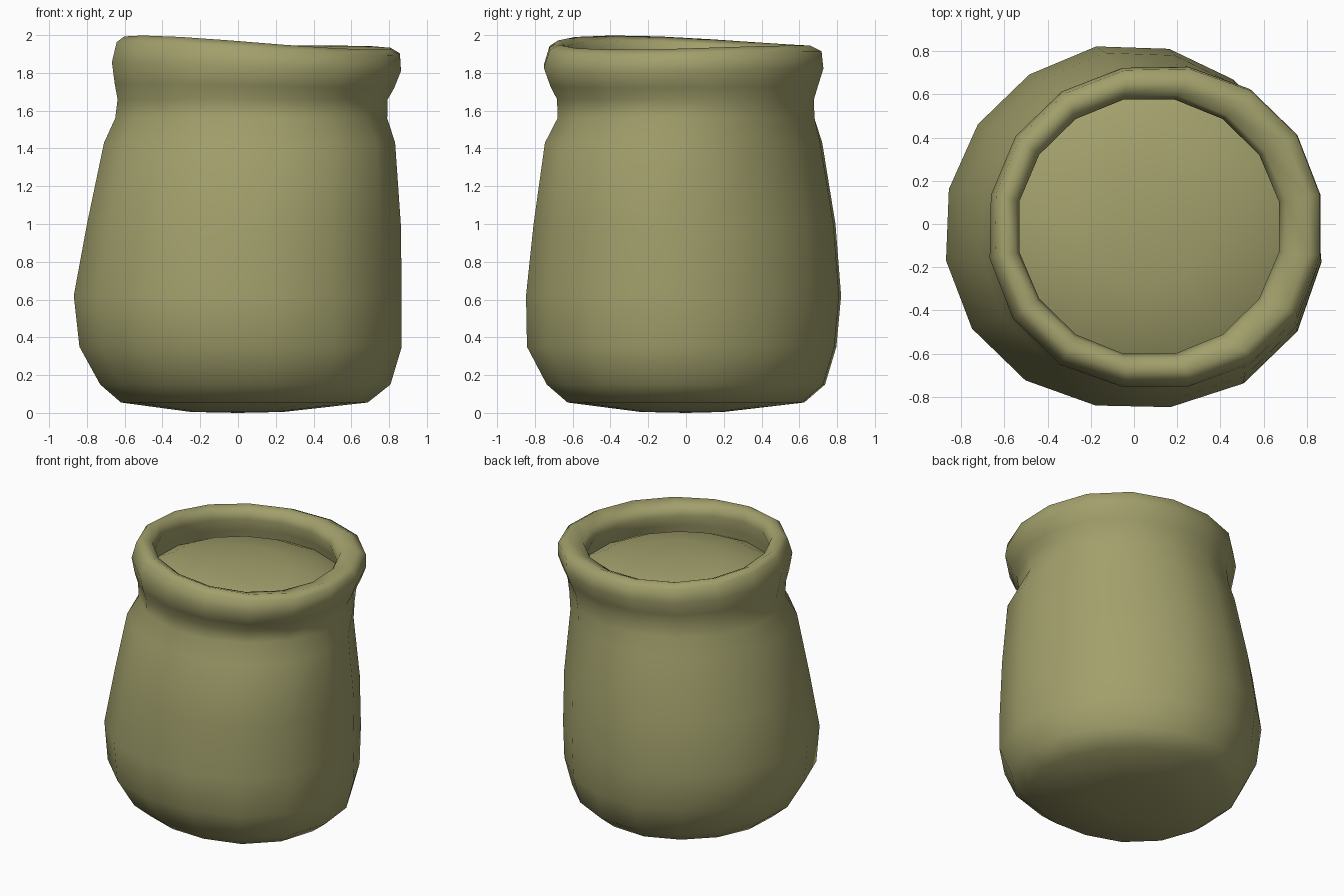
import bpy, bmesh, math

cube = bpy.data.objects.get("Cube")
if cube:
    bpy.data.objects.remove(cube, do_unlink=True)

SIDES = 16
# Extra radius toward each diagonal: back left, back right, front right, front left
BODY = (-0.04, -0.01, 0.025, 0.045)
RIM = (0.02, 0.005, 0.02, 0.02)
EVEN = (0, 0, 0, 0)

cloth = bpy.data.materials.new("olive_cloth")
cloth.use_nodes = True
colour = (0.36, 0.35, 0.148, 1)
cloth.diffuse_color = colour
cloth.node_tree.nodes["Principled BSDF"].inputs["Base Color"].default_value = colour


def sag(a):
    """Uneven height of the mouth around the sack."""
    return 0.03 * math.cos(a - math.radians(195)) + 0.015 * math.cos(2 * a - math.radians(80))


def loft(name, rings, centre_first=None, centre_last=None):
    """Skin rings of (z, x min, x max, y min, y max, share of sag, diagonal lobes)."""
    bm = bmesh.new()
    loops = []
    for z, x0, x1, y0, y1, share, lobes in rings:
        loop = []
        for i in range(SIDES):
            a = (i + 0.5) * math.tau / SIDES
            grow = 0.5 / math.cos(math.pi / SIDES)
            lobe = lobes[i * 4 // SIDES] * abs(math.sin(2 * a))
            x = (x0 + x1) / 2 + ((x1 - x0) * grow + lobe) * math.cos(a)
            y = (y0 + y1) / 2 + ((y1 - y0) * grow + lobe) * math.sin(a)
            loop.append(bm.verts.new((x, y, z + share * sag(a))))
        loops.append(loop)
    for low, high in zip(loops, loops[1:]):
        for i in range(SIDES):
            j = (i + 1) % SIDES
            bm.faces.new((low[i], low[j], high[j], high[i]))
    for loop, centre, flip in ((loops[0], centre_first, True), (loops[-1], centre_last, False)):
        if centre:
            c = bm.verts.new(centre)
            for i in range(SIDES):
                pair = (loop[i], loop[(i + 1) % SIDES])
                bm.faces.new((*(reversed(pair) if flip else pair), c))
    for f in bm.faces:
        f.smooth = True
    mesh = bpy.data.meshes.new(name)
    bm.to_mesh(mesh)
    bm.free()
    mesh.materials.append(cloth)
    obj = bpy.data.objects.new(name, mesh)
    bpy.context.collection.objects.link(obj)
    return obj


# Sack wall, from the bulging base up over the rolled rim and down inside
loft("sack_body", [
    (0.005, -0.25, 0.24, -0.24, 0.20, 0, EVEN),
    (0.055, -0.61, 0.67, -0.61, 0.63, 0, BODY),
    (0.15, -0.72, 0.79, -0.72, 0.74, 0, BODY),
    (0.35, -0.83, 0.85, -0.825, 0.80, 0, BODY),
    (0.62, -0.86, 0.85, -0.83, 0.825, 0, BODY),
    (1.00, -0.79, 0.845, -0.79, 0.795, 0, BODY),
    (1.43, -0.70, 0.815, -0.73, 0.725, 0, BODY),
    (1.56, -0.65, 0.79, -0.68, 0.68, 0, EVEN),
    (1.66, -0.63, 0.785, -0.675, 0.67, 0, RIM),
    (1.73, -0.645, 0.82, -0.71, 0.69, 0.3, RIM),
    (1.83, -0.66, 0.855, -0.745, 0.72, 0.7, RIM),
    (1.925, -0.635, 0.85, -0.715, 0.71, 1, RIM),
    (1.955, -0.595, 0.80, -0.67, 0.65, 1, RIM),
    (1.93, -0.545, 0.70, -0.62, 0.595, 1, EVEN),
    (1.87, -0.53, 0.67, -0.60, 0.575, 1, EVEN),
    (1.78, -0.55, 0.69, -0.62, 0.60, 0.5, EVEN),
    (1.64, -0.58, 0.73, -0.63, 0.62, 0, EVEN),
], centre_first=(0, 0, 0))

# Domed contents closing the mouth, higher on the same side as the rim
loft("sack_contents", [
    (1.725, -0.57, 0.71, -0.63, 0.61, 0.5, EVEN),
    (1.785, -0.45, 0.59, -0.51, 0.49, 0.5, EVEN),
    (1.825, -0.22, 0.36, -0.28, 0.26, 0.3, EVEN),
], centre_last=(0.07, -0.01, 1.835))
